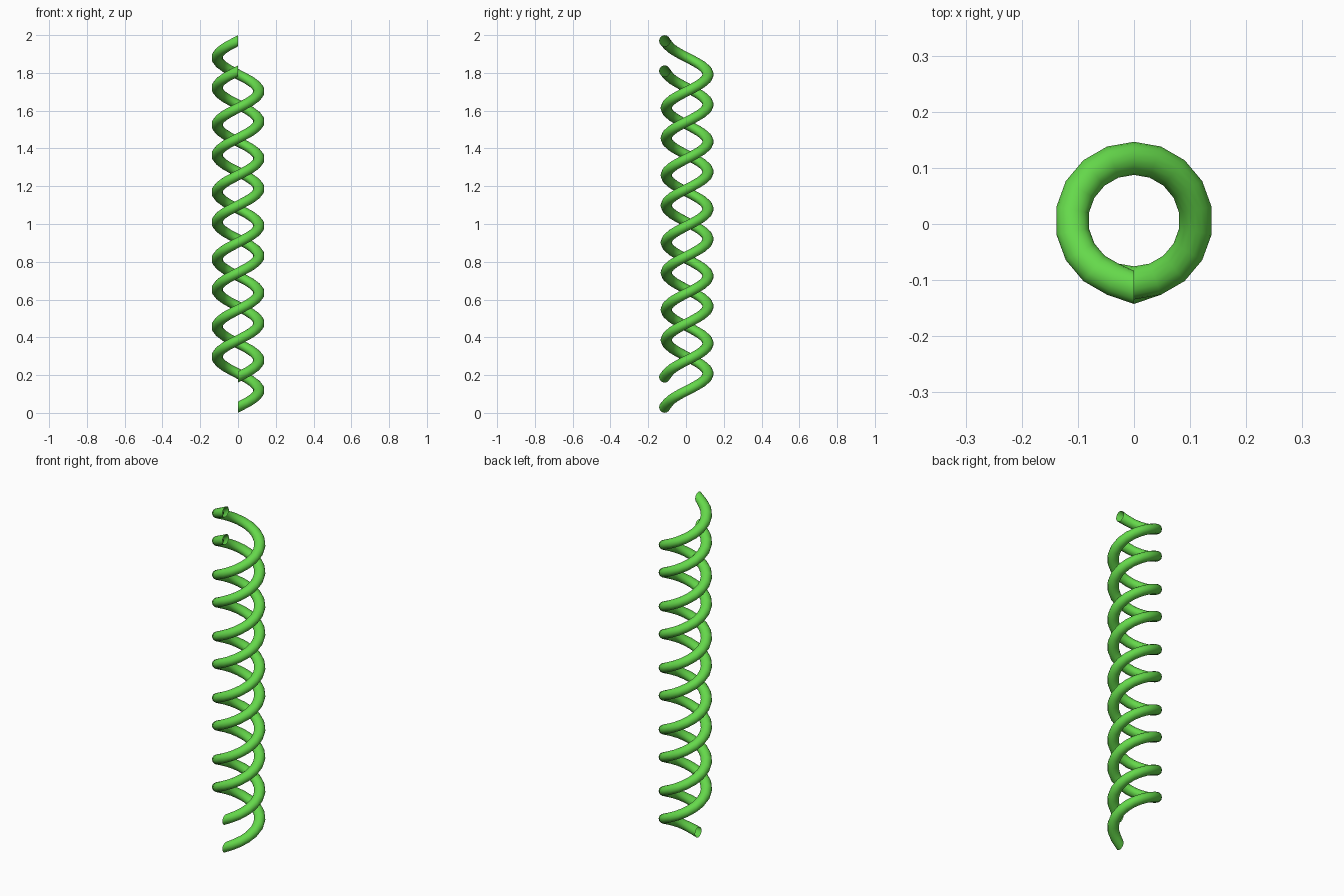
import bpy, bmesh, math

if "Cube" in bpy.data.objects:
    bpy.data.objects.remove(bpy.data.objects["Cube"])

STEPS = 18        # segments per turn
TURNS = 5
SIDES = 16        # sides of the tube
PITCH = 0.356
COIL_R = 0.111    # radius of the tube centre line
TUBE_R = 0.0295
Y_OFF = 0.006     # the coil axis sits slightly behind the origin

green = bpy.data.materials.new("bright green")
green.diffuse_color = (0.13, 0.69, 0.07, 1)
green.use_nodes = True
green.node_tree.nodes["Principled BSDF"].inputs["Base Color"].default_value = green.diffuse_color


def coil(name, z_start):
    """Open-ended tube swept up a helix, starting at the front."""
    bm = bmesh.new()
    rings = []
    last = STEPS * TURNS
    for i in range(last + 1):
        a = -math.pi / 2 + 2 * math.pi * i / STEPS
        # the two loose ends flare outward a little
        r = COIL_R + (0.008 if i in (0, last) else 0)
        z = z_start + PITCH * i / STEPS
        ring = []
        for k in range(SIDES):
            t = 2 * math.pi * k / SIDES
            rr = r + TUBE_R * math.cos(t)
            ring.append(bm.verts.new((rr * math.cos(a),
                                      rr * math.sin(a) + Y_OFF,
                                      z + TUBE_R * math.sin(t))))
        rings.append(ring)
    for lo, hi in zip(rings, rings[1:]):
        for k in range(SIDES):
            n = (k + 1) % SIDES
            bm.faces.new((lo[k], hi[k], hi[n], lo[n])).smooth = True
    bmesh.ops.recalc_face_normals(bm, faces=bm.faces[:])
    # make sure the surface faces out of the tube (first face is on the outer side)
    bm.faces.ensure_lookup_table()
    f = bm.faces[STEPS // 2 * SIDES]
    c = f.calc_center_median()
    if f.normal.x * c.x + f.normal.y * (c.y - Y_OFF) < 0:
        bmesh.ops.reverse_faces(bm, faces=bm.faces[:])
    me = bpy.data.meshes.new(name)
    bm.to_mesh(me)
    bm.free()
    me.materials.append(green)
    ob = bpy.data.objects.new(name, me)
    bpy.context.collection.objects.link(ob)


# two identical strands, one shifted upward
coil("lower_coil", 0.03)
coil("upper_coil", 0.19)
